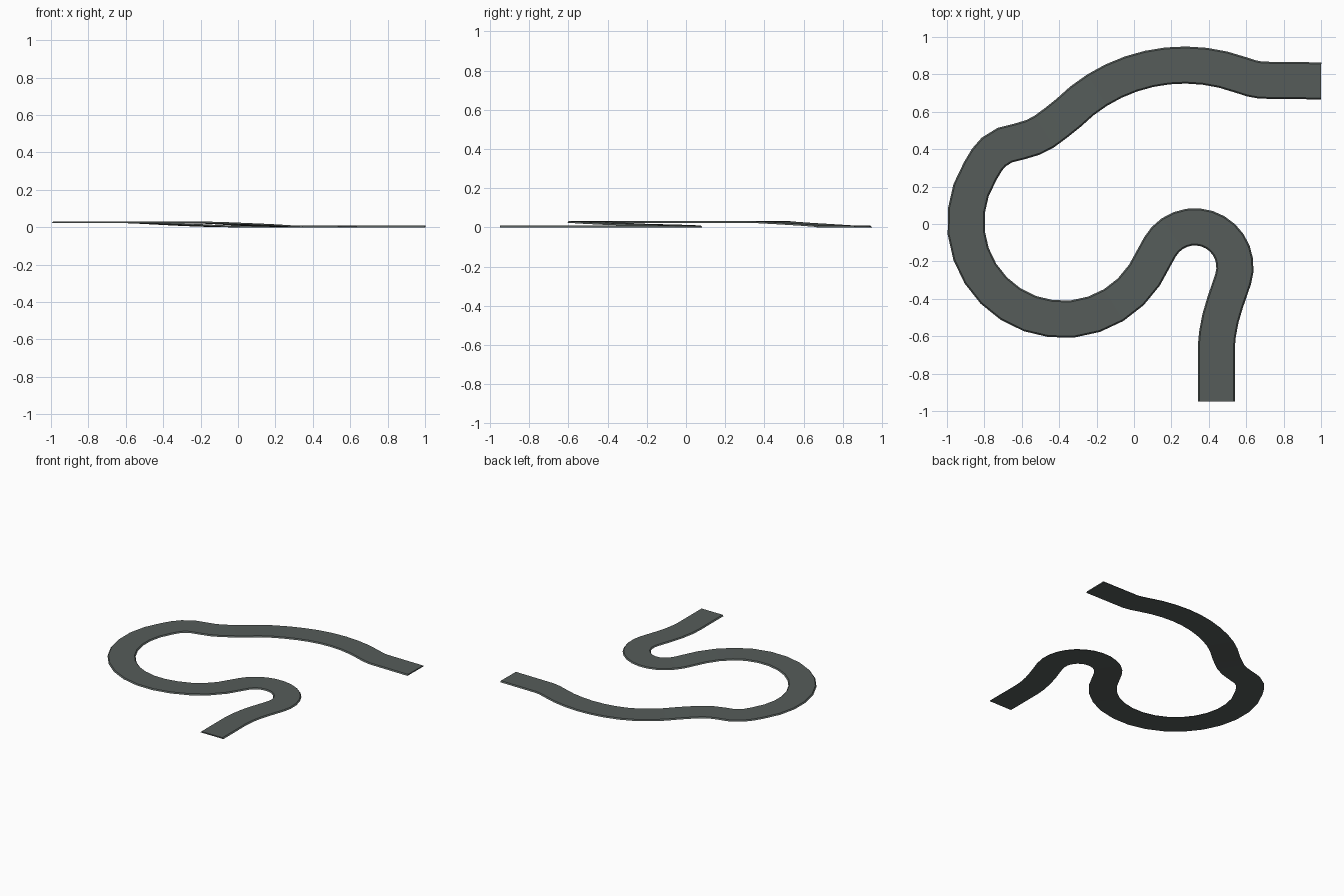
import bpy, bmesh, math
from mathutils import Vector

if "Cube" in bpy.data.objects:
    bpy.data.objects.remove(bpy.data.objects["Cube"])

BOTTOM_W, TOP_W, THICK, RISE = 0.099, 0.091, 0.009, 0.023


def arc(cx, cy, r, a0, a1, n):
    """Points of an arc between two angles in degrees."""
    angles = [math.radians(a0 + (a1 - a0) * i / n) for i in range(n + 1)]
    return [(cx + r * math.cos(a), cy + r * math.sin(a)) for a in angles]


def smooth(t):
    t = max(0.0, min(1.0, t))
    return t * t * (3 - 2 * t)


# Centre line: straight entry, hairpin, big loop, small bend, wide sweep, straight exit
hairpin = arc(0.325, -0.23, 0.215, -18, 150, 13)
loop = arc(-0.38, 0.01, 0.52, -33, -212, 14)
sweep = arc(0.27, -0.03, 0.88, 135, 70, 10)
path = ([(0.44, -0.95), (0.44, -0.66), (0.446, -0.59), (0.462, -0.505), (0.487, -0.42)]
        + hairpin + loop
        + [(-0.785, 0.345), (-0.75, 0.385), (-0.69, 0.422), (-0.61, 0.442),
           (-0.54, 0.463), (-0.48, 0.494), (-0.41, 0.546)]
        + sweep + [(0.63, 0.778), (0.68, 0.769), (1.0, 0.765)])
pts = [Vector(p) for p in path]
loop_mid = 5 + len(hairpin) + len(loop) // 2


def height(i):
    """Road climbs after the hairpin and drops again along the sweep."""
    x = pts[i].x
    if i < 10:
        return 0.0
    if i < loop_mid:
        return RISE * smooth((0.36 - x) / 0.66)
    return RISE * smooth((0.0 - x) / 0.65)


# Road slab with slightly sloping kerb sides
bm = bmesh.new()
rings = []
for i, p in enumerate(pts):
    d0 = (p - pts[max(i - 1, 0)]).normalized() if i else (pts[1] - p).normalized()
    d1 = (pts[i + 1] - p).normalized() if i < len(pts) - 1 else d0
    t = (d0 + d1).normalized()
    side = Vector((-t.y, t.x)) / max(t.dot(d0), 0.5)
    z = height(i)
    ring = []
    for w, h in ((BOTTOM_W, 0), (TOP_W, THICK), (-TOP_W, THICK), (-BOTTOM_W, 0)):
        q = p + side * w
        ring.append(bm.verts.new((q.x, q.y, z + h)))
    rings.append(ring)
for a, b in zip(rings, rings[1:]):
    for k in range(4):
        bm.faces.new((a[k], a[(k + 1) % 4], b[(k + 1) % 4], b[k]))
bm.faces.new(rings[0])
bm.faces.new(rings[-1][::-1])
bmesh.ops.recalc_face_normals(bm, faces=bm.faces[:])

mesh = bpy.data.meshes.new("winding_road")
bm.to_mesh(mesh)
bm.free()
road = bpy.data.objects.new("winding_road", mesh)
bpy.context.collection.objects.link(road)

# Asphalt colour
asphalt = bpy.data.materials.new("asphalt grey")
asphalt.diffuse_color = (0.092, 0.108, 0.102, 1)
asphalt.use_nodes = True
asphalt.node_tree.nodes["Principled BSDF"].inputs["Base Color"].default_value = asphalt.diffuse_color
mesh.materials.append(asphalt)
